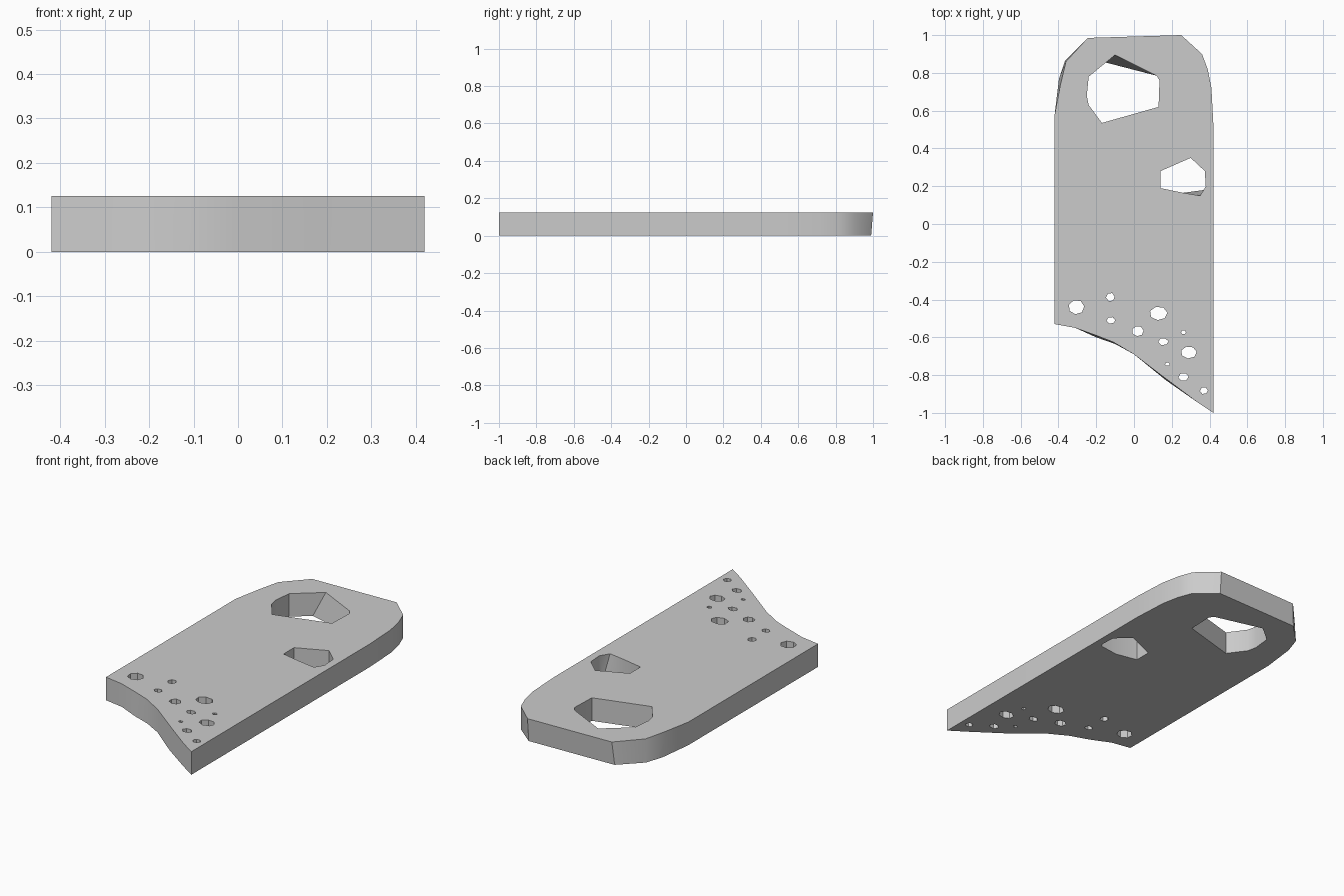
import bpy, bmesh, math
from mathutils import Vector

if "Cube" in bpy.data.objects:
    bpy.data.objects.remove(bpy.data.objects["Cube"])

T = 0.125  # plate thickness

# Plate outline, counter-clockwise
outline = [(-0.42, -0.53), (-0.31, -0.55), (-0.20, -0.59), (-0.11, -0.625),
           (0.0, -0.69), (0.17, -0.82), (0.33, -0.94), (0.42, -1.0),
           (0.42, 0.53), (0.41, 0.72), (0.39, 0.82), (0.36, 0.90), (0.25, 1.0),
           (-0.245, 0.985), (-0.36, 0.86), (-0.39, 0.735), (-0.42, 0.58)]
outline_low = {2: (-0.20, -0.60), 3: (-0.10, -0.635), 5: (0.17, -0.828),
               12: (0.25, 0.99), 13: (-0.255, 0.975), 14: (-0.365, 0.865),
               15: (-0.397, 0.77)}

# Large faceted openings
big = [(-0.24, 0.78), (-0.10, 0.895), (0.12, 0.785), (0.135, 0.76),
       (0.13, 0.62), (-0.17, 0.535), (-0.24, 0.63), (-0.25, 0.68)]
big_low = {1: (-0.15, 0.855)}
mid = [(0.14, 0.28), (0.30, 0.35), (0.375, 0.28), (0.38, 0.20),
       (0.35, 0.15), (0.26, 0.165), (0.14, 0.19)]
mid_low = {4: (0.37, 0.18)}

# Small holes: centre, radii, sides
small = [(-0.305, -0.44, .042, .038, 7), (-0.125, -0.387, .023, .023, 6),
         (-0.122, -0.51, .023, .018, 6), (0.13, -0.473, .047, .036, 7),
         (0.02, -0.567, .031, .027, 7), (0.155, -0.623, .027, .019, 6),
         (0.262, -0.573, .013, .011, 6), (0.29, -0.68, .042, .032, 7),
         (0.177, -0.742, .013, .009, 6), (0.262, -0.81, .027, .021, 6),
         (0.37, -0.882, .021, .019, 6)]


def ring(cx, cy, rx, ry, n):
    return [(cx + rx * math.cos(2 * math.pi * i / n + .1),
             cy + ry * math.sin(2 * math.pi * i / n + .1)) for i in range(n)]


loops = [(outline, outline_low), (big, big_low), (mid, mid_low)]
loops += [(ring(*s), {}) for s in small]

bm = bmesh.new()
pair = {}
rings, edges = [], []
for pts, low in loops:
    vs = [bm.verts.new((x, y, T)) for x, y in pts]
    for i, v in enumerate(vs):
        pair[v] = bm.verts.new((*low.get(i, pts[i]), 0))
    edges += [bm.edges.new((vs[i - 1], vs[i])) for i in range(len(vs))]
    rings.append(vs)

# Top and bottom faces
bmesh.ops.triangle_fill(bm, edges=edges, use_beauty=True, use_dissolve=False,
                        normal=Vector((0, 0, 1)))
for f in list(bm.faces):
    bm.faces.new([pair[v] for v in reversed(f.verts)])

# Outer and hole walls
for vs in rings:
    for i in range(len(vs)):
        a, b = vs[i - 1], vs[i]
        bm.faces.new((a, pair[a], pair[b], b))
bmesh.ops.recalc_face_normals(bm, faces=bm.faces[:])

me = bpy.data.meshes.new("perforated_plate")
bm.to_mesh(me)
bm.free()
plate = bpy.data.objects.new("perforated_plate", me)
bpy.context.collection.objects.link(plate)
bpy.context.view_layer.objects.active = plate
plate.select_set(True)
bpy.ops.object.shade_smooth_by_angle(angle=math.radians(40))
